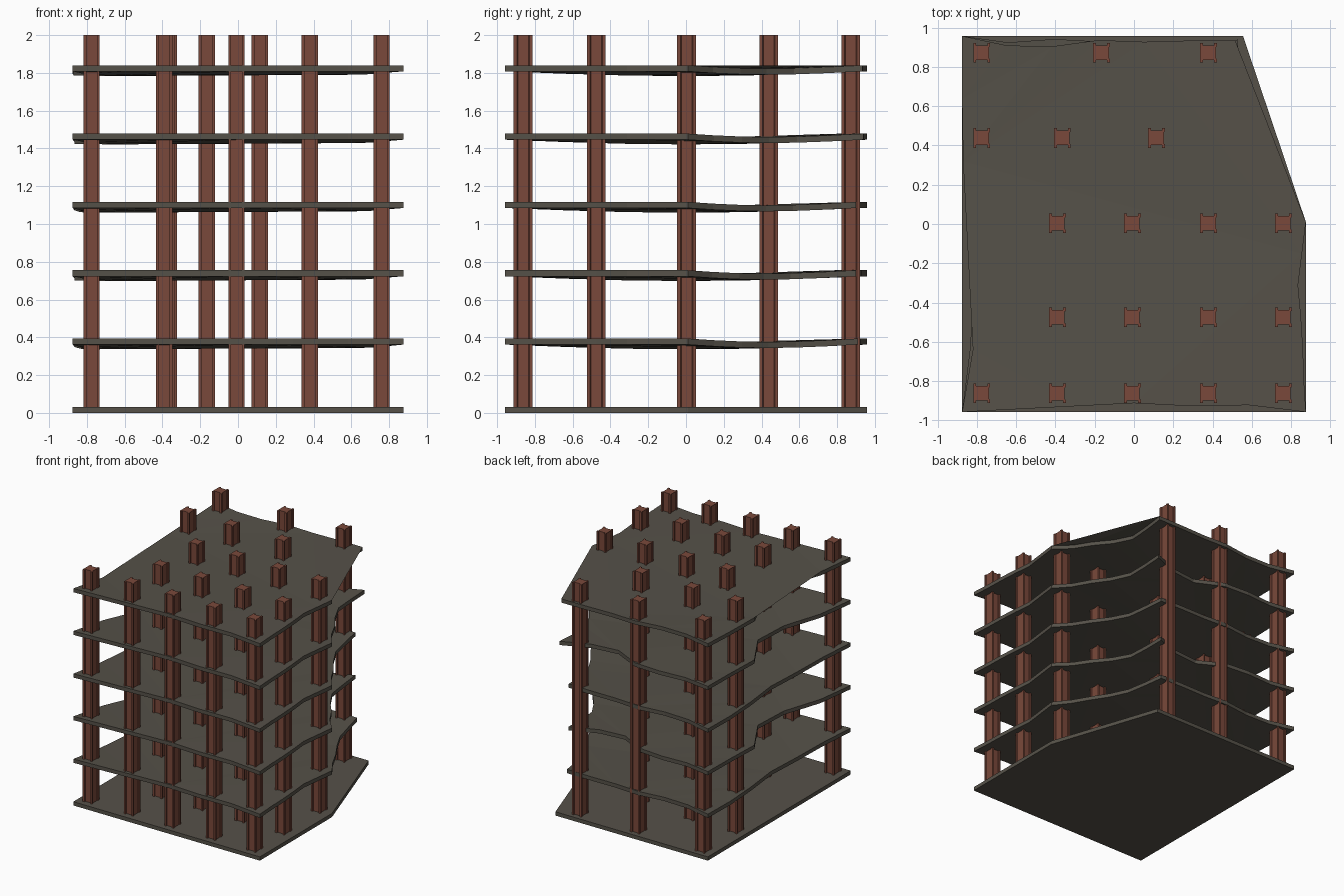
import bpy, bmesh, math
from mathutils import Vector

if "Cube" in bpy.data.objects:
    bpy.data.objects.remove(bpy.data.objects["Cube"])


def material(name, rgb):
    m = bpy.data.materials.new(name)
    m.diffuse_color = (*rgb, 1)
    m.use_nodes = True
    m.node_tree.nodes["Principled BSDF"].inputs["Base Color"].default_value = m.diffuse_color
    return m


CONCRETE = material("weathered concrete", (0.092, 0.083, 0.066))
RUST = material("rusted steel", (0.195, 0.066, 0.043))
THICK = 0.032
STEP = 0.3616


def prism(name, loop, height, mat):
    """Extrude a closed loop of 3D points straight up."""
    bm = bmesh.new()
    low = [bm.verts.new(p) for p in loop]
    high = [bm.verts.new((p[0], p[1], p[2] + height)) for p in loop]
    n = len(loop)
    caps = [bm.faces.new(low[::-1]), bm.faces.new(high)]
    for i in range(n):
        j = (i + 1) % n
        bm.faces.new((low[i], low[j], high[j], high[i]))
    bmesh.ops.triangulate(bm, faces=caps)
    mesh = bpy.data.meshes.new(name)
    bm.to_mesh(mesh)
    bm.free()
    mesh.materials.append(mat)
    ob = bpy.data.objects.new(name, mesh)
    bpy.context.collection.objects.link(ob)
    return ob


def outline(corner):
    return [Vector(p) for p in ((-0.875, -0.957), (0.875, -0.957), (0.875, 0.01), corner, (-0.875, 0.957))]


# Ground slab with clean edges
prism("ground_slab", [(p.x, p.y, 0) for p in outline((0.555, 0.957))], THICK, CONCRETE)

# Crumbled edges: how far five points along each side are eaten inward
FRONT = (0.015, 0.03, 0.045, 0.03, 0.035)
RIGHT = (0.01, 0.015, 0.025, 0.04, 0.02)
DIAG = (0.06, 0.08, 0.13, 0.15, 0.08)
BACK_A = (0.005, 0.015, 0.01, 0.045, 0.045)
BACK_B = (0.10, 0.13, 0.02, 0.01, 0.03)
LEFT_A = (0.0, 0.005, 0.155, 0.185, 0.055)
LEFT_B = (0.01, 0.01, 0.20, 0.18, 0.06)
LEFT_C = (0.01, 0.04, 0.08, 0.06, 0.04)
SAG = (0, 0, 0.018, 0, 0.025)      # droop of each side's middle

# level: (back right corner, diagonal scale, back, left)
FLOORS = {
    1: ((0.48, 0.91), 0.45, BACK_A, LEFT_C),
    2: ((0.47, 0.90), 0.8, BACK_B, LEFT_B),
    3: ((0.47, 0.90), 0.6, BACK_A, LEFT_C),
    4: ((0.53, 0.94), 0.8, BACK_B, LEFT_B),
    5: ((0.515, 0.935), 1.0, BACK_A, LEFT_A),
}

# Upper floor slabs
for level, (corner, scale, back, left) in FLOORS.items():
    pts = outline(corner)
    sides = (FRONT, RIGHT, [d * scale for d in DIAG], back, left)
    z = STEP * level
    loop = []
    for i, insets in enumerate(sides):
        a, b = pts[i], pts[(i + 1) % 5]
        d = (b - a).normalized()
        inward = Vector((-d.y, d.x))
        loop.append((a.x, a.y, z))
        for k, inset in enumerate(insets):
            t = (k + 1) / 6
            p = a.lerp(b, t) + inward * inset
            loop.append((p.x, p.y, z - SAG[i] * math.sin(math.pi * t)))
    prism("floor_slab_%d" % level, loop, THICK, CONCRETE)

# Steel columns: one notched quarter profile mirrored to all four corners
QUARTER = [(0.037, 0.028), (0.043, 0.033), (0.043, 0.05), (0.028, 0.05), (0.028, 0.037)]
PROFILE = (QUARTER + [(-x, y) for x, y in QUARTER[::-1]]
           + [(-x, -y) for x, y in QUARTER] + [(x, -y) for x, y in QUARTER[::-1]])
GRID = {
    0.872: (-0.775, -0.165, 0.38),
    0.438: (-0.775, -0.365, 0.115),
    0.003: (-0.39, -0.008, 0.38, 0.76),
    -0.475: (-0.39, -0.008, 0.38, 0.76),
    -0.862: (-0.775, -0.39, -0.008, 0.38, 0.76),
}
for y, xs in GRID.items():
    for x in xs:
        prism("column", [(x + u, y + v, THICK / 2) for u, v in PROFILE], 2 - THICK / 2, RUST)
